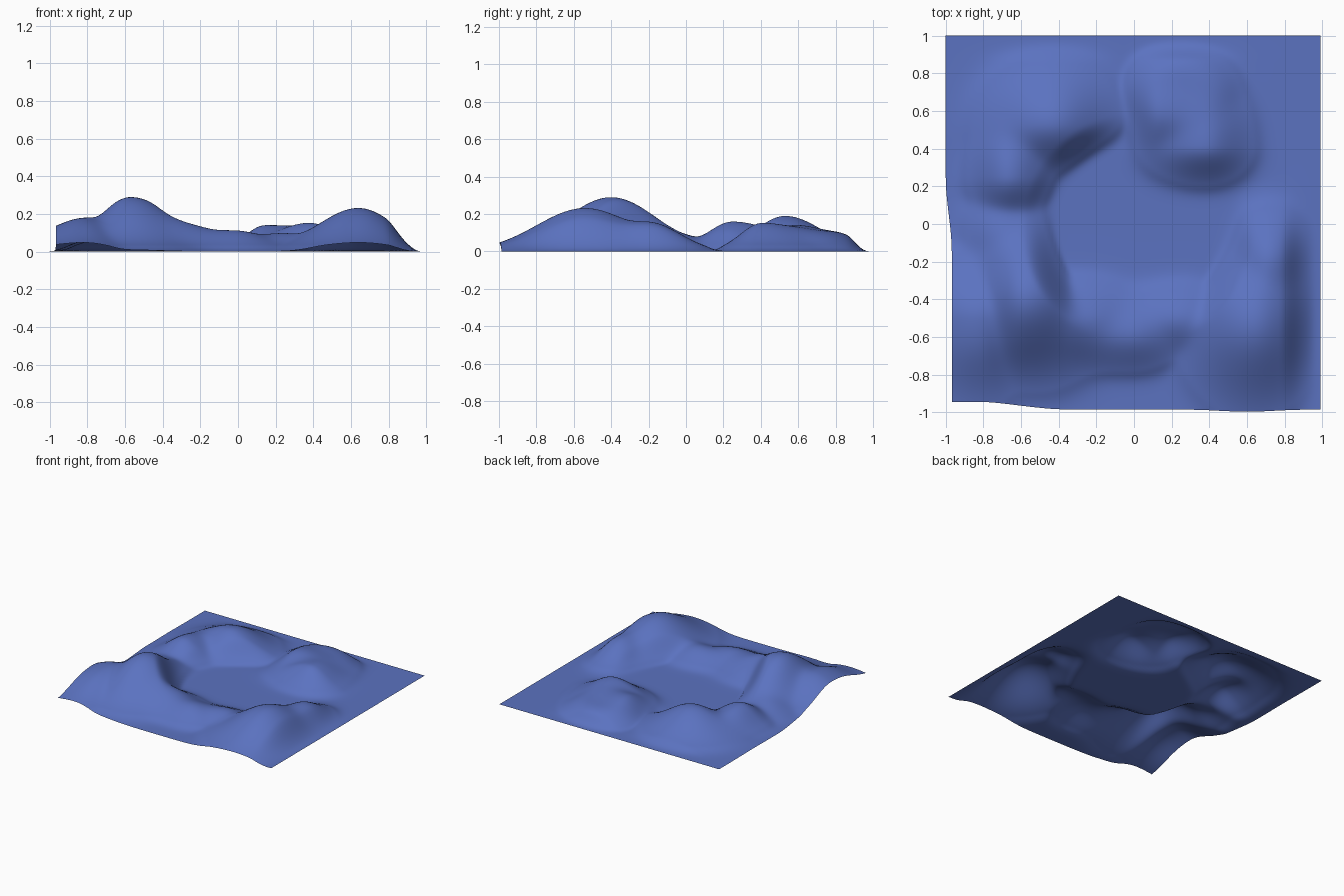
import bpy, bmesh, math

if "Cube" in bpy.data.objects:
    bpy.data.objects.remove(bpy.data.objects["Cube"])


def step(a, b, v):
    t = max(0.0, min(1.0, (v - a) / (b - a)))
    return t * t * (3 - 2 * t)


# Hills: x, y, height, spread (left, right, front, back), bell power, inside basin mask
HILLS = [
    (-.57, -.40, .290, .18, .24, .25, .25, 2, 1),   # main peak
    (-.84, -.50, .178, .22, .16, .31, .20, 2, 0),   # left shoulder
    (-.30, -.52, .145, .15, .20, .16, .13, 2, 0),   # flank joining peak and front ridge
    (.64, -.54, .232, .22, .20, .26, .26, 2, 1),    # right peak
    (.72, -.20, .155, .13, .14, .20, .17, 2, 1),    # right ridge
    (-.02, -.59, .112, .28, .18, .13, .14, 2, 0),   # front ridge
    (.24, -.51, .098, .20, .18, .12, .12, 2, 0),    # front ridge, right end
    (-.70, -.06, .092, .15, .16, .16, .16, 2, 1),   # left saddle
    (-.66, .25, .160, .13, .15, .14, .24, 2, 1),    # left hill
    (-.43, .53, .190, .23, .20, .16, .20, 2, 1),    # back left hill
    (.38, .41, .153, .20, .15, .12, .25, 2, 0),     # back right hill
    (.14, .58, .130, .10, .20, .16, .18, 2, 0),     # back right hill, left side
    (.24, .70, .108, .23, .26, .22, .20, 4, 0),     # back right plateau
]


def height(x, y):
    basin = step(.38, .62, math.hypot(x - .02, y + .03))
    total = 0
    for cx, cy, h, sl, sr, sf, sb, power, masked in HILLS:
        dx = (x - cx) / (sl if x < cx else sr)
        dy = (y - cy) / (sf if y < cy else sb)
        z = h * math.exp(-.5 * math.hypot(dx, dy) ** power)
        total += (z * (basin if masked else 1)) ** 4
    z = total ** .25
    # low values flatten out into the ground, and the back and right edges stay flat
    z *= step(-.005, .035, z)
    return z * (1 - step(.78, 1, x)) * (1 - step(.86, 1, y))


# Ground sheet with hills around a basin
bm = bmesh.new()
bmesh.ops.create_grid(bm, x_segments=120, y_segments=120, size=1)
for v in bm.verts:
    x, y = v.co.x, v.co.y
    v.co.z = height(x, y)
    # the raised left and front edges are pulled inward
    v.co.x += .032 * (1 - step(-1, -.6, x)) * (1 - step(-.15, .25, y))
    v.co.x -= .01 * step(.9, 1, x)
    pull = .015 + .04 * (1 - step(-.85, -.35, x))
    v.co.y += pull * (1 - step(-1, -.6, y)) * (1 - .8 * math.exp(-((x - .6) / .2) ** 2))

mesh = bpy.data.meshes.new("terrain")
bm.to_mesh(mesh)
bm.free()
for p in mesh.polygons:
    p.use_smooth = True
mat = bpy.data.materials.new("blue")
mat.diffuse_color = (.105, .17, .53, 1)
mat.use_nodes = True
mat.node_tree.nodes["Principled BSDF"].inputs["Base Color"].default_value = mat.diffuse_color
mesh.materials.append(mat)
terrain = bpy.data.objects.new("terrain", mesh)
bpy.context.collection.objects.link(terrain)
